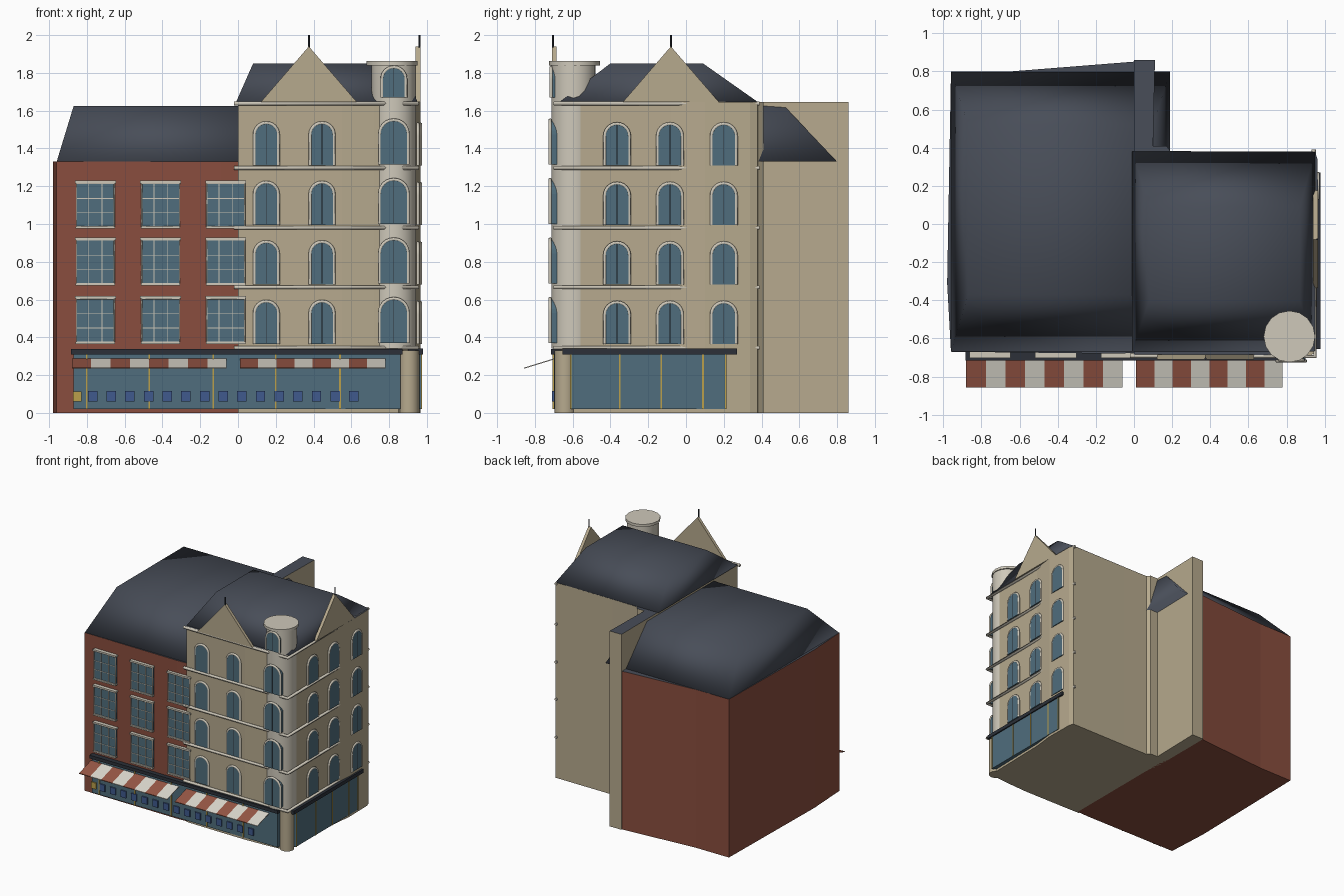
import bpy, bmesh
from math import pi, cos, sin

if "Cube" in bpy.data.objects:
    bpy.data.objects.remove(bpy.data.objects["Cube"])


def material(name, *rgb):
    m = bpy.data.materials.new(name)
    m.diffuse_color = (*rgb, 1)
    m.use_nodes = True
    m.node_tree.nodes["Principled BSDF"].inputs["Base Color"].default_value = m.diffuse_color
    return m


BRICK = material("brick", .25, .075, .048)
STONE = material("stone", .47, .40, .27)
LIGHT = material("pale_stone", .62, .58, .49)
SLATE = material("slate", .065, .075, .098)
GLASS = material("glass", .08, .155, .205)
DARK = material("dark_metal", .025, .03, .04)
GOLD = material("gold", .5, .35, .07)
BLUE = material("blue", .05, .10, .27)
RED = material("awning_red", .31, .095, .06)
CREAM = material("awning_cream", .72, .69, .62)


def finish(name, bm, mats, loc=(0, 0, 0), rot=0):
    bmesh.ops.recalc_face_normals(bm, faces=bm.faces)
    me = bpy.data.meshes.new(name)
    bm.to_mesh(me)
    bm.free()
    for m in mats:
        me.materials.append(m)
    o = bpy.data.objects.new(name, me)
    o.location = loc
    o.rotation_euler.z = rot
    bpy.context.collection.objects.link(o)
    return o


def extrude(name, pts, vec, mats, loc=(0, 0, 0), rot=0):
    """Extrude a closed 3D outline; a second material goes on the top face."""
    bm = bmesh.new()
    f = bm.faces.new([bm.verts.new(p) for p in pts])
    r = bmesh.ops.extrude_face_region(bm, geom=[f])
    bmesh.ops.translate(bm, vec=vec, verts=[v for v in r["geom"] if isinstance(v, bmesh.types.BMVert)])
    if len(mats) > 1:
        for g in r["geom"]:
            if isinstance(g, bmesh.types.BMFace):
                g.material_index = 1
    return finish(name, bm, mats, loc, rot)


def walls(name, plan, h, mats):
    return extrude(name, [(x, y, 0) for x, y in plan], (0, 0, h), mats)


def plate(name, prof, t, mat, loc, rot=0):
    return extrude(name, [(x, 0, z) for x, z in prof], (0, -t, 0), [mat], loc, rot)


def box(name, lo, hi, mat):
    (a, b, c), (d, e, f) = lo, hi
    return extrude(name, [(a, b, c), (d, b, c), (d, e, c), (a, e, c)], (0, 0, f - c), [mat])


def frustum(name, base, top, z0, z1):
    bm = bmesh.new()
    rings = []
    for (x0, x1, y0, y1), z in ((base, z0), (top, z1)):
        rings.append([bm.verts.new(p) for p in ((x0, y0, z), (x1, y0, z), (x1, y1, z), (x0, y1, z))])
    for r in rings:
        bm.faces.new(r)
    for i in range(4):
        j = (i + 1) % 4
        bm.faces.new((rings[0][i], rings[0][j], rings[1][j], rings[1][i]))
    for f in bm.faces:
        f.smooth = True
    return finish(name, bm, [SLATE])


def pipe(name, pts, r, mat, loc=(0, 0, 0), rot=0, closed=False):
    cu = bpy.data.curves.new(name, "CURVE")
    cu.dimensions = "3D"
    cu.bevel_depth = r
    cu.bevel_resolution = 1
    cu.use_fill_caps = True
    s = cu.splines.new("POLY")
    s.points.add(len(pts) - 1)
    for p, q in zip(s.points, pts):
        p.co = (*q, 1)
    s.use_cyclic_u = closed
    cu.materials.append(mat)
    o = bpy.data.objects.new(name, cu)
    o.location = loc
    o.rotation_euler.z = rot
    bpy.context.collection.objects.link(o)
    bpy.ops.object.select_all(action="DESELECT")
    o.select_set(True)
    bpy.context.view_layer.objects.active = o
    bpy.ops.object.convert(target="MESH")
    return o


def cylinder(name, x, y, z0, z1, r, mat, n=24):
    bpy.ops.mesh.primitive_cylinder_add(vertices=n, radius=r, depth=z1 - z0, location=(x, y, (z0 + z1) / 2))
    o = bpy.context.object
    o.name = name
    o.data.materials.append(mat)
    bpy.ops.object.shade_smooth_by_angle()
    return o


def arched_window(name, loc, rot, w, h, t=.012):
    r = w / 2
    prof = [(-r, 0)] + [(-r * cos(a), h - r + r * sin(a)) for a in [pi * i / 12 for i in range(13)]] + [(r, 0)]
    plate(name + "_glass", prof, t, GLASS, loc, rot)
    y = -t + .006
    pipe(name + "_frame", [(x, y, z) for x, z in prof], .009, LIGHT, loc, rot)
    pipe(name + "_bar", [(0, y - .004, .005), (0, y - .004, h - .005)], .003, DARK, loc, rot)


# Brick house with slate roof
walls("brick_house", [(-.96, -.67), (-.09, -.68), (.02, -.675), (.02, .853), (-.65, .8),
                      (-.96, .8), (-.98, -.31)], 1.332, [BRICK, SLATE])
frustum("brick_house_roof", (-.96, .19, -.67, .8), (-.87, .1, -.37, .52), 1.33, 1.625)

# Stone corner house including the rear party wall
walls("corner_house", [(0, -.685), (.27, -.69), (.55, -.693), (.72, -.685), (.85, -.675), (.935, -.6),
                       (.942, -.29), (.946, -.08), (.966, .1), (.962, .34), (.95, .378), (.42, .38),
                       (.19, .383), (.17, .41), (.1, .41), (.11, .86), (0, .86)], 1.645, [STONE, SLATE])
frustum("corner_house_roof", (-.01, .95, -.67, .38), (.08, .87, -.4, .09), 1.646, 1.85)

# Corner turret and ground floor column
TX, TY = .825, -.595
cylinder("turret", TX, TY, .34, 1.85, .117, LIGHT)
cylinder("turret_cap", TX - .01, TY + .005, 1.84, 1.862, .135, LIGHT, 16)
cylinder("corner_column", .905, -.64, 0, .33, .055, STONE, 16)

# Floor ledges
for z in (.345, .665, .98, 1.297, 1.638):
    pipe("floor_ledge", [(-.02, -.692, z), (.95, -.695, z), (.942, .39, z)], .012, LIGHT)

# Arched windows on the corner house and turret
for z in (.365, .68, .995, 1.31):
    for x in (.15, .445):
        arched_window("front_arch", (x, -.688, z), 0, .125, .225)
    for y in (-.365, -.085, .2):
        arched_window("side_arch", (.948, y, z), pi / 2, .13, .22, .023 if y > 0 else .01)
    arched_window("turret_arch", (TX, -.68, z + .005), 0, .15, .235, .045)
arched_window("turret_top_arch", (TX, -.68, 1.67), 0, .125, .16, .04)

# Gables with finials
for loc, rot in (((.375, -.685, 1.645), 0), ((.94, -.08, 1.645), pi / 2)):
    plate("gable", [(-.255, 0), (.255, 0), (0, .295)], .025, STONE, loc, rot)
cylinder("front_finial", .375, -.705, 1.93, 2.0, .005, DARK, 8)
cylinder("side_finial", .96, -.08, 1.93, 2.0, .005, DARK, 8)

# Brick house windows: glass, frame, glazing bars, lintel and sill
for x in (-.755, -.41, -.065):
    for z in (.375, .685, .985):
        h = .23
        box("window_glass", (x - .1, -.694, z), (x + .1, -.66, z + h), GLASS)
        pipe("window_frame", [(x - .1, -.694, z), (x + .1, -.694, z), (x + .1, -.694, z + h),
                              (x - .1, -.694, z + h)], .006, LIGHT, closed=True)
        for dx in (-.035, .035):
            box("glazing_bar", (x + dx - .002, -.697, z), (x + dx + .002, -.69, z + h), LIGHT)
        for dz in (.075, .15):
            box("glazing_bar", (x - .1, -.697, z + dz - .002), (x + .1, -.69, z + dz + .002), LIGHT)
        box("lintel", (x - .108, -.703, z + h), (x + .108, -.665, z + h + .014), LIGHT)
        box("sill", (x - .104, -.703, z - .01), (x + .104, -.665, z), LIGHT)

# Shopfront glazing, fascias and gold mullions
box("front_shop_glass", (-.87, -.7, .02), (.86, -.65, .31), GLASS)
box("side_shop_glass", (.9, -.615, .02), (.969, .215, .315), GLASS)
box("front_fascia", (-.885, -.715, .31), (.87, -.66, .337), DARK)
box("side_fascia", (.9, -.655, .31), (.979, .27, .34), DARK)
for x in (-.8, -.47, -.13, .2, .54):
    box("front_mullion", (x - .004, -.706, .02), (x + .004, -.69, .31), GOLD)
for y in (-.61, -.35, -.13, .09, .21):
    box("side_mullion", (.96, y - .004, .02), (.973, y + .004, .31), GOLD)

# Display panels along the shopfront
for i in range(15):
    x = -.77 + i * .0988
    box("display_panel", (x - .025, -.71, .06), (x + .025, -.695, .117), BLUE)
box("yellow_panel", (-.873, -.71, .06), (-.828, -.695, .113), GOLD)

# Striped awnings
for x0, x1 in ((-.88, -.06), (.01, .78)):
    w = (x1 - x0) / 8
    for i in range(8):
        x = x0 + i * w
        extrude("awning_stripe", [(x, -.7, .288), (x, -.7, .282), (x, -.857, .234), (x, -.857, .24)],
                (w, 0, 0), [CREAM if i % 2 else RED])
